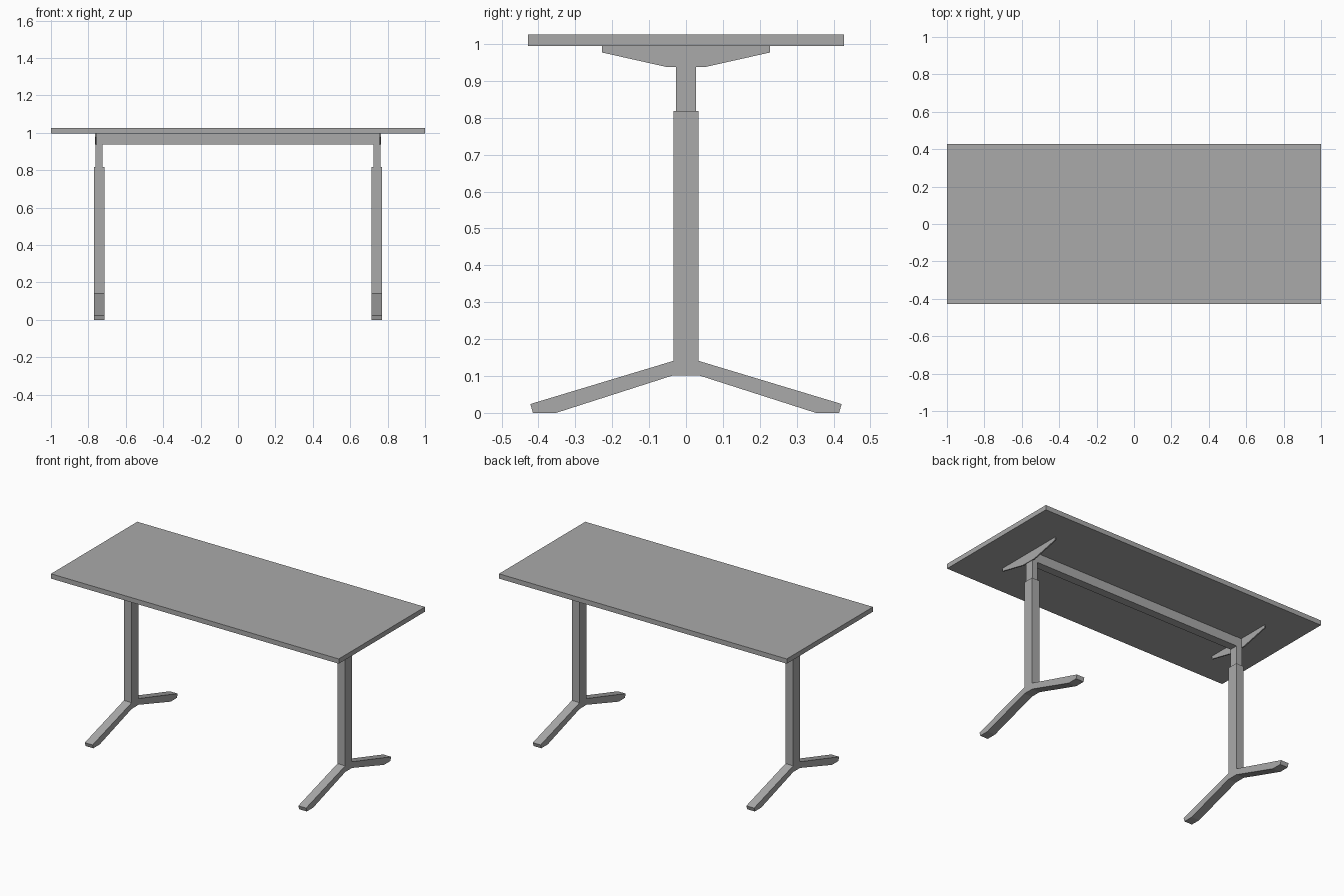
import bpy, bmesh

cube = bpy.data.objects.get("Cube")
if cube:
    bpy.data.objects.remove(cube, do_unlink=True)

grey = bpy.data.materials.new("plain_grey")
grey.use_nodes = True
COLOUR = (0.4, 0.4, 0.4, 1)
grey.diffuse_color = COLOUR
grey.node_tree.nodes["Principled BSDF"].inputs["Base Color"].default_value = COLOUR


def prism(name, outline, x0, x1):
    """Extrude a (y, z) outline along x."""
    bm = bmesh.new()
    face = bm.faces.new([bm.verts.new((x0, y, z)) for y, z in outline])
    ext = bmesh.ops.extrude_face_region(bm, geom=[face])
    for v in ext["geom"]:
        if isinstance(v, bmesh.types.BMVert):
            v.co.x = x1
    bmesh.ops.recalc_face_normals(bm, faces=bm.faces)
    mesh = bpy.data.meshes.new(name)
    bm.to_mesh(mesh)
    bm.free()
    mesh.materials.append(grey)
    obj = bpy.data.objects.new(name, mesh)
    bpy.context.collection.objects.link(obj)
    return obj


def box(name, half_y, z0, z1, x0, x1):
    return prism(name, [(-half_y, z0), (half_y, z0), (half_y, z1), (-half_y, z1)], x0, x1)


def symmetric(half):
    """Complete an outline by mirroring it across y = 0."""
    return half + [(-y, z) for y, z in reversed(half)]


# Table top and the beam under it
box("table_top", 0.428, 0.995, 1.025, -1, 1)
box("cross_beam", 0.026, 0.937, 0.995, -0.725, 0.725)

# Column with splayed feet, one continuous outline
leg = symmetric([(0.034, 0.102), (0.352, 0.003), (0.415, 0.003),
                 (0.422, 0.024), (0.034, 0.141), (0.034, 0.818)])
# Tapered support plate under the top
bracket = symmetric([(0.05, 0.937), (0.228, 0.977), (0.228, 0.995)])

for side, s in (("left", 1), ("right", -1)):
    prism(side + "_leg", [(y, z - 0.003 if z < 0.01 else z) for y, z in leg], s * 0.715, s * 0.769)
    box(side + "_inner_post", 0.027, 0.8, 0.995, s * 0.724, s * 0.761)
    prism(side + "_bracket", bracket, s * 0.757, s * 0.765)
